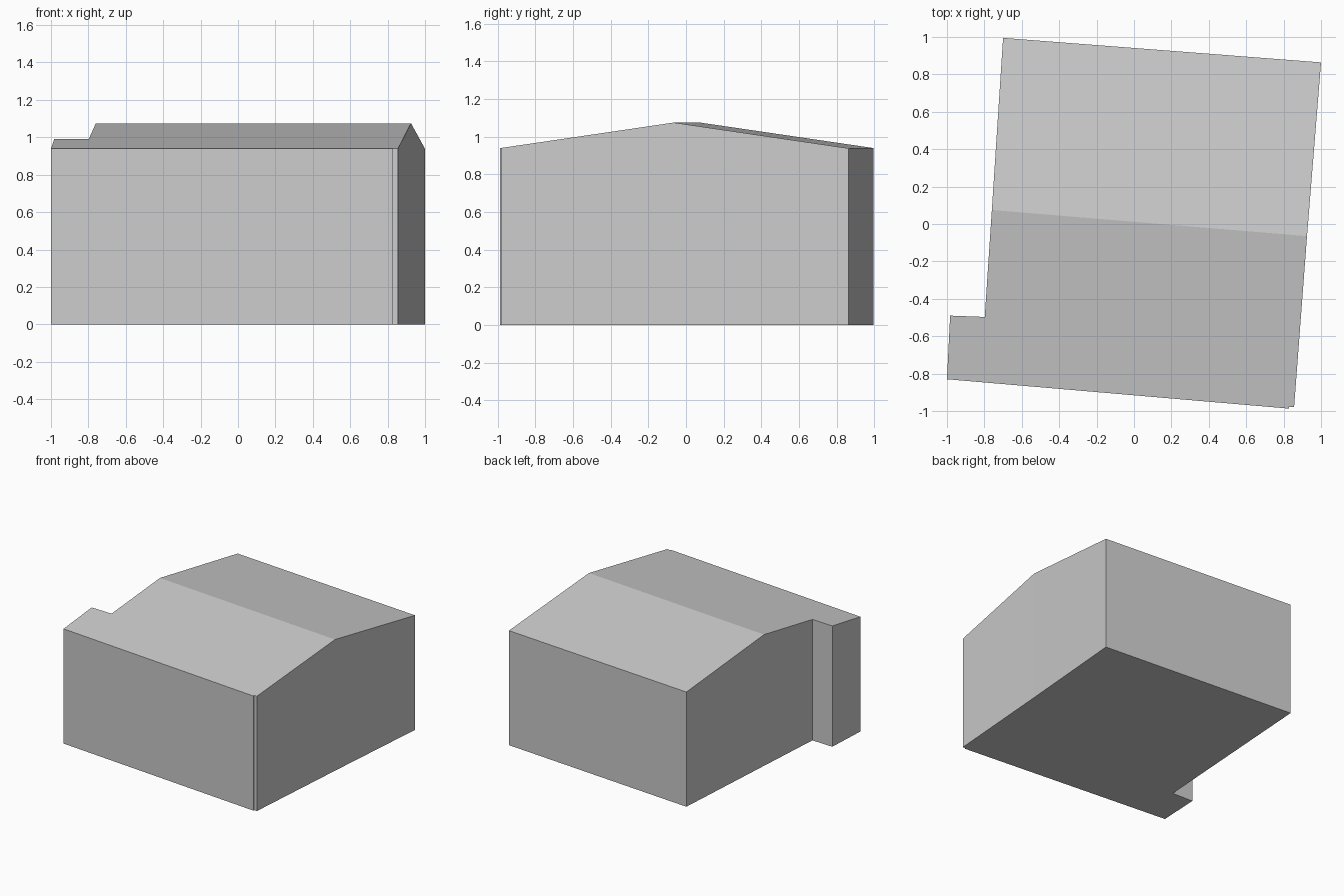
import bpy
import bmesh
from mathutils import Vector

cube = bpy.data.objects.get("Cube")
if cube:
    bpy.data.objects.remove(cube, do_unlink=True)

EAVES, RIDGE, HALF_SPAN = 0.94, 1.075, 0.92

# Ridge ends, and the outline on either side of them
ridge_left, ridge_right = Vector((-0.76, 0.075)), Vector((0.925, -0.065))
front_outline = [Vector(p) for p in (
    (-0.798, -0.497), (-0.983, -0.49), (-1.0, -0.83),
    (0.83, -0.987), (0.83, -0.977), (0.856, -0.979))]
back_outline = [Vector(p) for p in ((1.0, 0.864), (-0.7, 0.995))]

along = (ridge_right - ridge_left).normalized()
across = Vector((-along.y, along.x))


def roof_height(p):
    """Height of the gabled roof, falling evenly away from the ridge."""
    distance = abs((p - ridge_left).dot(across))
    return RIDGE - (RIDGE - EAVES) * distance / HALF_SPAN


def make_material(name, colour):
    mat = bpy.data.materials.new(name)
    mat.use_nodes = True
    mat.diffuse_color = colour
    mat.node_tree.nodes["Principled BSDF"].inputs["Base Color"].default_value = colour
    return mat


# Closed shell: floor, walls up to the roof line, two roof slopes
outline = [ridge_left, *front_outline, ridge_right, *back_outline]
bm = bmesh.new()
low = [bm.verts.new((p.x, p.y, 0)) for p in outline]
high = [bm.verts.new((p.x, p.y, roof_height(p))) for p in outline]
count = len(outline)
for i in range(count):
    j = (i + 1) % count
    bm.faces.new((low[i], low[j], high[j], high[i]))
split = len(front_outline) + 1
bm.faces.new(list(reversed(low)))
bm.faces.new(high[:split + 1])
bm.faces.new(high[split:] + high[:1])
bmesh.ops.recalc_face_normals(bm, faces=bm.faces)

mesh = bpy.data.meshes.new("gabled_building")
bm.to_mesh(mesh)
bm.free()
mesh.materials.append(make_material("light grey", (0.6, 0.6, 0.6, 1)))
building = bpy.data.objects.new("gabled_building", mesh)
bpy.context.collection.objects.link(building)
